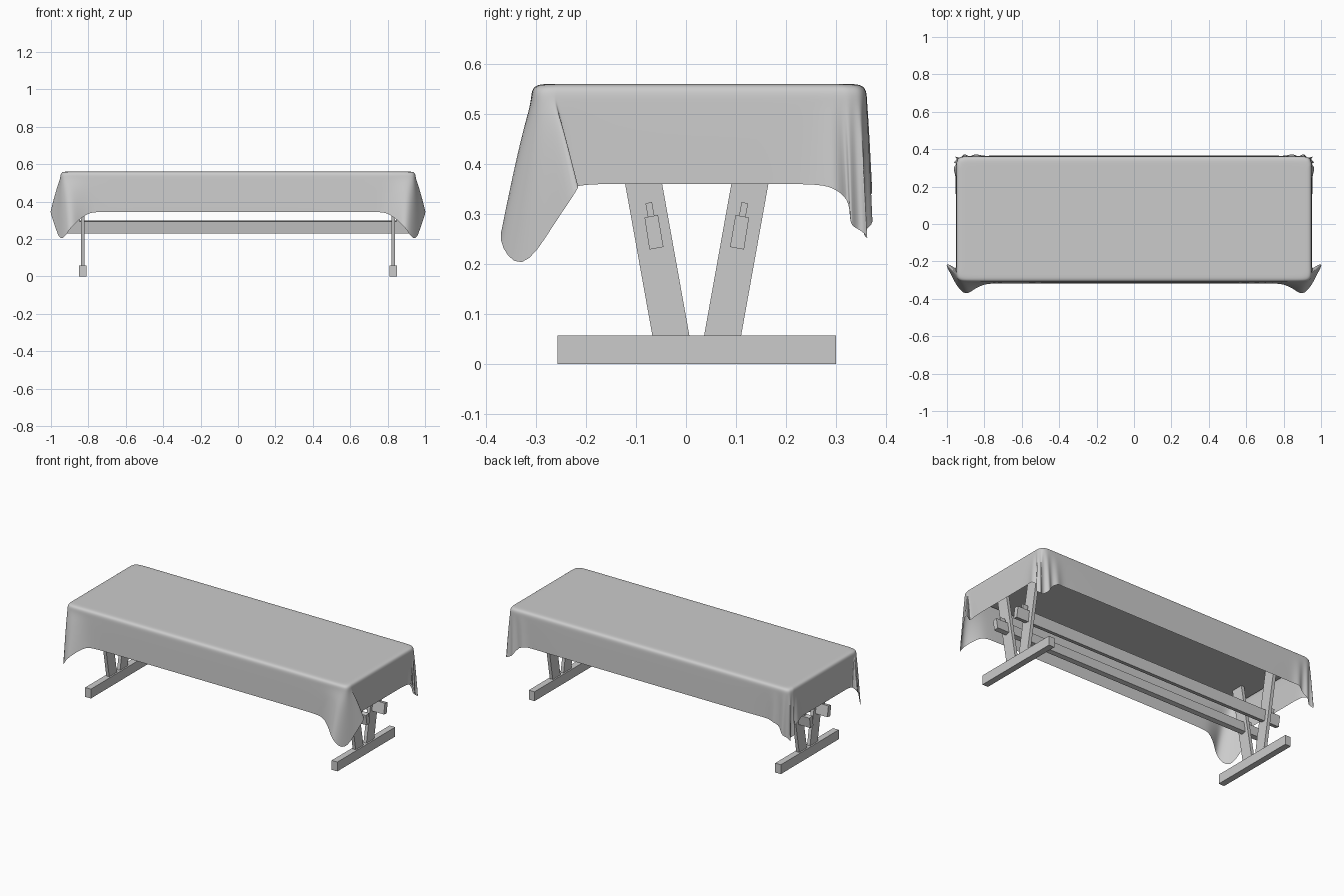
import bpy

CY = 0.0215   # centre line of the trestles in y


def make(name, verts, faces):
    me = bpy.data.meshes.new(name)
    me.from_pydata(verts, [], faces)
    me.update()
    ob = bpy.data.objects.new(name, me)
    bpy.context.scene.collection.objects.link(ob)
    return ob


def prism(name, prof, x0, x1):
    """Extrude a (y, z) outline along x."""
    n = len(prof)
    verts = [(x, y, z) for x in (x0, x1) for y, z in prof]
    faces = [tuple(range(n))[::-1], tuple(range(n, 2 * n))]
    faces += [(i, (i + 1) % n, n + (i + 1) % n, n + i) for i in range(n)]
    return make(name, verts, faces)


def flip(prof):
    return [(2 * CY - y, z) for y, z in prof][::-1]


# trestle parts: outlines in the y-z plane
foot = [(-0.257, 0), (0.3, 0), (0.3, 0.057), (-0.257, 0.057)]
leg = [(-0.066, 0.05), (0.008, 0.05), (-0.08, 0.54), (-0.154, 0.54)]
beam = [(-0.073, 0.229), (-0.045, 0.234), (-0.056, 0.298), (-0.083, 0.293)]
wedge = [(-0.072, 0.27), (-0.059, 0.272), (-0.068, 0.324), (-0.081, 0.321)]

for s, side in ((1, "right"), (-1, "left")):
    prism(f"foot_{side}", foot, s * 0.83 - 0.019, s * 0.83 + 0.019)
    for f, end in ((lambda p: p, "front"), (flip, "back")):
        prism(f"leg_{side}_{end}", f(leg), s * 0.83 - 0.01, s * 0.83 + 0.01)
        prism(f"wedge_{side}_{end}", f(wedge), s * 0.865 - 0.017, s * 0.865 + 0.017)
prism("beam_front", beam, -0.92, 0.92)
prism("beam_back", flip(beam), -0.92, 0.92)

# table board under the cloth
prism("board", [(-0.295, 0.535), (0.345, 0.535), (0.345, 0.55), (-0.295, 0.55)], -0.93, 0.93)

# tablecloth, right half: edge point (x, y) and hem point (x, y, z)
keys = [
    (0.40, -0.31, 0.40, -0.317, 0.345),
    (0.74, -0.31, 0.74, -0.317, 0.345),
    (0.81, -0.31, 0.80, -0.320, 0.342),
    (0.87, -0.31, 0.86, -0.350, 0.295),
    (0.92, -0.309, 0.90, -0.385, 0.255),
    (0.942, -0.299, 0.95, -0.330, 0.172),   # front corner tip
    (0.949, -0.28, 0.98, -0.265, 0.28),
    (0.95, -0.265, 1.015, -0.205, 0.365),   # folded ear
    (0.95, -0.261, 0.97, -0.225, 0.35),
    (0.95, -0.255, 0.95, -0.245, 0.35),
    (0.95, -0.22, 0.952, -0.20, 0.36),
    (0.95, -0.14, 0.953, -0.14, 0.36),
    (0.95, 0.18, 0.953, 0.18, 0.36),
    (0.95, 0.27, 0.953, 0.27, 0.36),
    (0.95, 0.295, 0.972, 0.30, 0.35),       # ripples of the back corner
    (0.95, 0.312, 0.938, 0.33, 0.325),
    (0.95, 0.324, 0.975, 0.325, 0.275),
    (0.947, 0.335, 0.935, 0.35, 0.27),
    (0.942, 0.348, 0.972, 0.37, 0.245),
    (0.932, 0.356, 0.925, 0.345, 0.265),
    (0.915, 0.361, 0.91, 0.385, 0.28),
    (0.89, 0.362, 0.88, 0.352, 0.325),
    (0.86, 0.362, 0.85, 0.380, 0.345),
    (0.82, 0.362, 0.815, 0.362, 0.352),
    (0.75, 0.362, 0.75, 0.367, 0.352),
    (0.40, 0.362, 0.40, 0.367, 0.352),
]
loop = keys + [(-a, b, -c, d, e) for a, b, c, d, e in reversed(keys)]
n = len(loop)
MY, HY = 0.026, 0.336   # cloth centre and half depth in y

rows = []
for inset, z in ((0.1, 0.56), (0.045, 0.56), (0.012, 0.56), (0.001, 0.548)):
    rows.append([(ex * (1 - inset / 0.95), MY + (ey - MY) * (1 - inset / HY), z)
                 for ex, ey, *_ in loop])
for t in (0.0, 0.2, 0.4, 0.6, 0.8, 1.0):
    h = t ** 0.85
    rows.append([(ex + (bx - ex) * h, ey + (by - ey) * h, 0.525 + (bz - 0.525) * t)
                 for ex, ey, bx, by, bz in loop])
verts = [v for r in rows for v in r]
faces = [tuple(range(n))]
for r in range(len(rows) - 1):
    for i in range(n):
        j = (i + 1) % n
        faces.append((r * n + i, (r + 1) * n + i, (r + 1) * n + j, r * n + j))
cloth = make("tablecloth", verts, faces)
for p in cloth.data.polygons:
    p.use_smooth = True
sub = cloth.modifiers.new("smooth", 'SUBSURF')
sub.levels = sub.render_levels = 2
